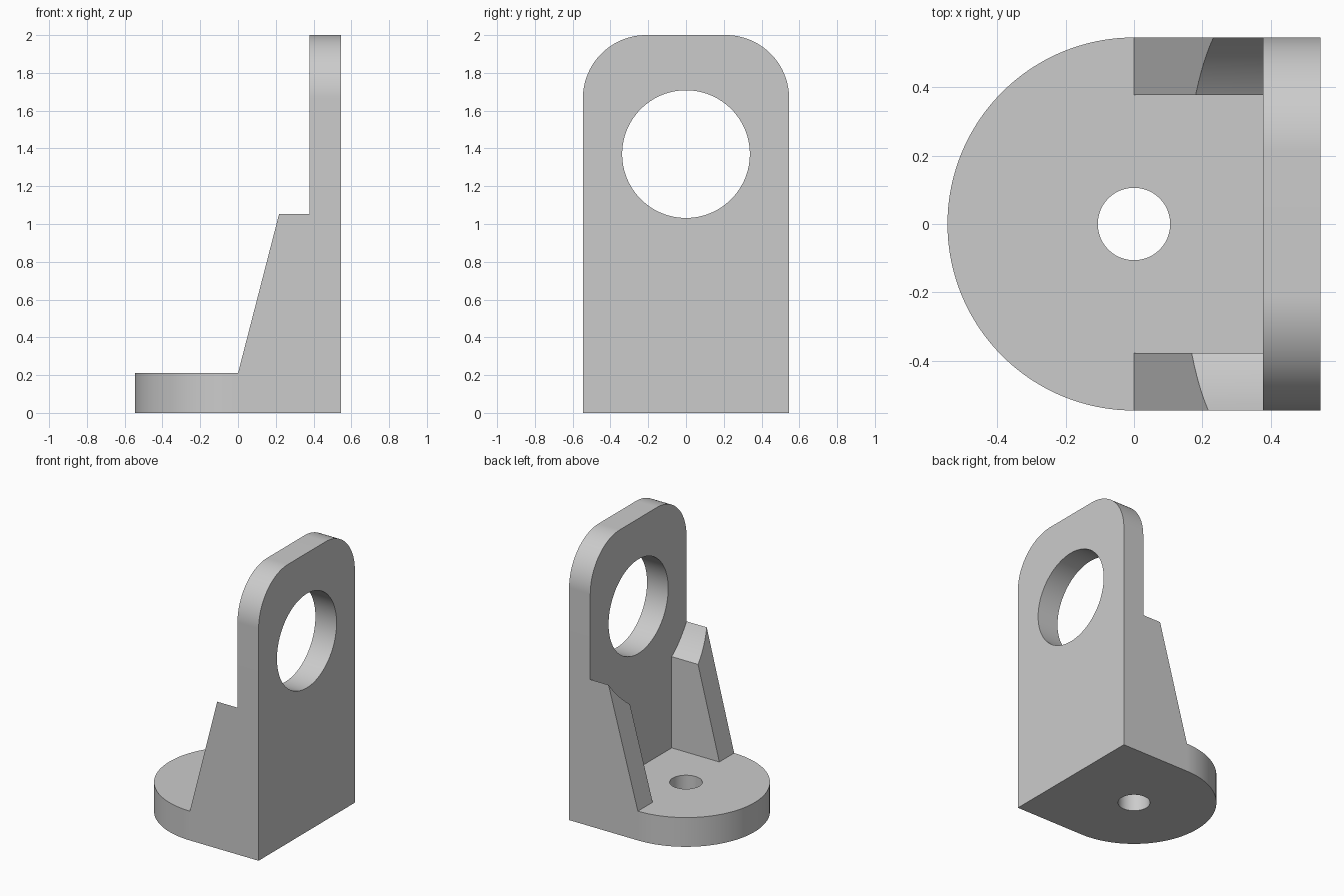
import bpy
import bmesh
from math import cos, sin, pi, radians
from mathutils import Vector

old = bpy.data.objects.get("Cube")
if old:
    bpy.data.objects.remove(old)

HALF = 0.546       # half width of base and plate
INNER = 0.378      # inner face of plate and gussets
BASE_H = 0.21
TOP = 2.0
CORNER = 0.335     # rounding of the plate's upper corners
HOLE_Z = 1.37
STEPS = 48

grey = bpy.data.materials.new("plain grey")
grey.use_nodes = True
colour = (0.6, 0.6, 0.6, 1)
grey.diffuse_color = colour
grey.node_tree.nodes["Principled BSDF"].inputs["Base Color"].default_value = colour


def prism(name, points, offset):
    """Extrude a closed profile of 3D points along an offset."""
    bm = bmesh.new()
    face = bm.faces.new([bm.verts.new(p) for p in points])
    extruded = bmesh.ops.extrude_face_region(bm, geom=[face])["geom"]
    moved = [g for g in extruded if isinstance(g, bmesh.types.BMVert)]
    bmesh.ops.translate(bm, verts=moved, vec=Vector(offset))
    bmesh.ops.recalc_face_normals(bm, faces=bm.faces)
    mesh = bpy.data.meshes.new(name)
    bm.to_mesh(mesh)
    bm.free()
    mesh.materials.append(grey)
    ob = bpy.data.objects.new(name, mesh)
    bpy.context.collection.objects.link(ob)
    return ob


def arc(cx, cy, r, start, end, steps=STEPS):
    return [(cx + r * cos(start + (end - start) * i / steps),
             cy + r * sin(start + (end - start) * i / steps))
            for i in range(steps + 1)]


def circle(r):
    return arc(0, 0, r, 0, 2 * pi, 2 * STEPS)[:-1]


def combine(target, other, operation):
    """Apply a boolean and discard the second operand."""
    mod = target.modifiers.new(operation, "BOOLEAN")
    mod.operation = operation
    mod.solver = "EXACT"
    mod.object = other
    bpy.ops.object.select_all(action="DESELECT")
    bpy.context.view_layer.objects.active = target
    target.select_set(True)
    bpy.ops.object.modifier_apply(modifier=mod.name)
    bpy.data.objects.remove(other)


# Base: half disc running into a rectangle
outline = arc(0, 0, HALF, pi / 2, 3 * pi / 2, 2 * STEPS)
outline += [(HALF, -HALF), (HALF, HALF)]
bracket = prism("angle_bracket", [(x, y, 0) for x, y in outline], (0, 0, BASE_H))

# Upright plate with rounded upper corners
side = HALF - CORNER
outline = [(-HALF, 0), (HALF, 0)]
outline += arc(side, TOP - CORNER, CORNER, 0, pi / 2)
outline += arc(-side, TOP - CORNER, CORNER, pi / 2, pi)
plate = prism("upright_plate", [(INNER, y, z) for y, z in outline],
              (HALF - INNER, 0, 0))

# Side gussets, each with its own slope, scooped around the large hole
for y, top_x in ((-HALF, 0.218), (INNER, 0.233)):
    slope = (1.055 - BASE_H) / top_x
    peak_x = 0.3
    peak_z = BASE_H + slope * peak_x
    outline = [(0, 0), (HALF, 0), (HALF, peak_z), (peak_x, peak_z), (0, BASE_H)]
    gusset = prism("gusset", [(x, y, z) for x, z in outline],
                   (0, HALF - INNER, 0))
    scoop = prism("scoop_cutter",
                  [(-1, py, HOLE_Z + pz) for py, pz in circle(0.631)], (3, 0, 0))
    combine(gusset, scoop, "DIFFERENCE")
    combine(bracket, gusset, "UNION")
combine(bracket, plate, "UNION")

# Large hole through the plate and bolt hole through the base
bore = prism("plate_hole_cutter",
             [(0, y, HOLE_Z + z) for y, z in circle(0.338)], (1, 0, 0))
combine(bracket, bore, "DIFFERENCE")
bolt = prism("bolt_hole_cutter", [(x, y, -0.1) for x, y in circle(0.106)],
             (0, 0, 0.5))
combine(bracket, bolt, "DIFFERENCE")

# Smooth the round walls, keep the edges sharp
bpy.ops.object.select_all(action="DESELECT")
bracket.select_set(True)
bpy.context.view_layer.objects.active = bracket
bpy.ops.object.shade_smooth_by_angle(angle=radians(20))
